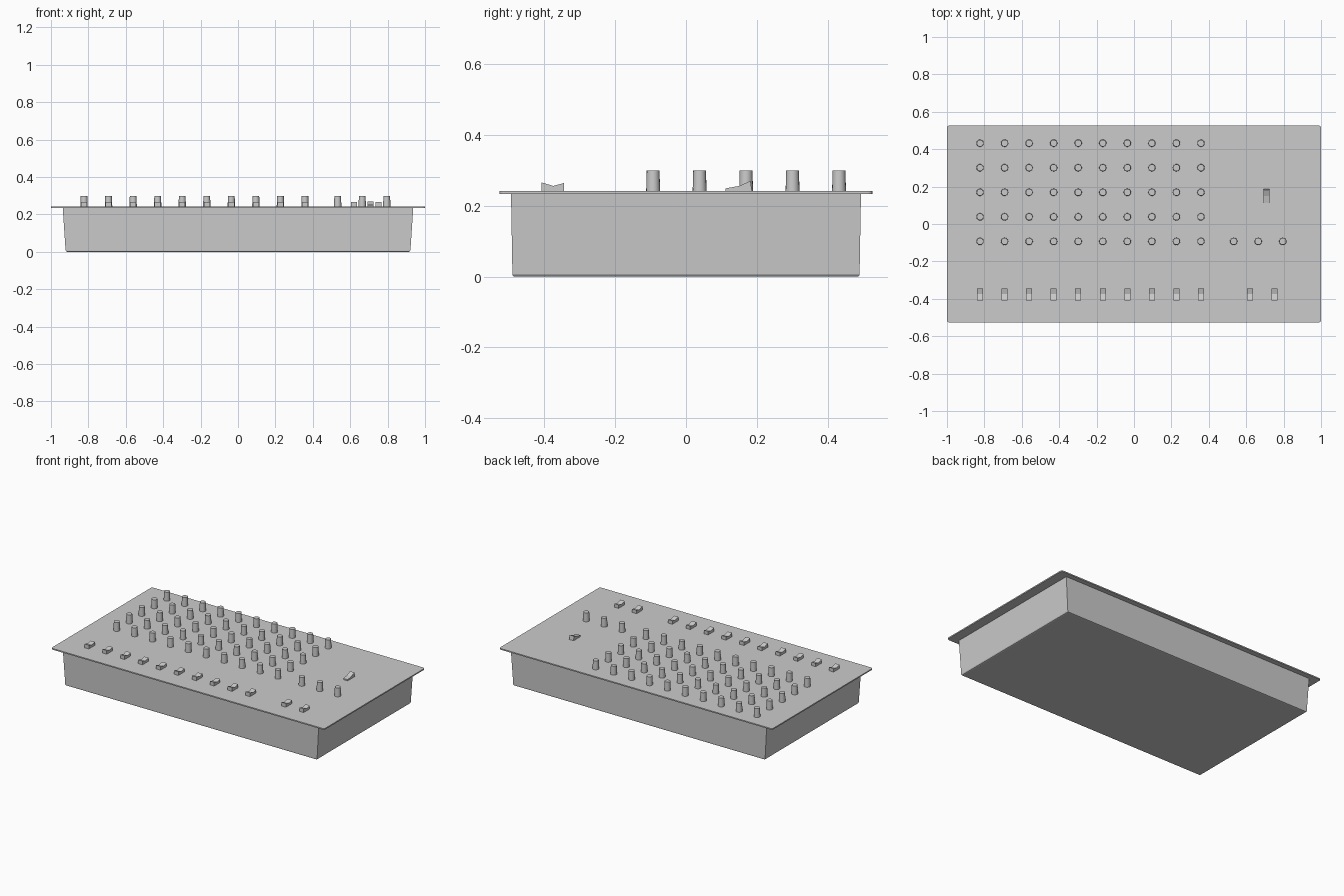
import bpy, bmesh, math

if "Cube" in bpy.data.objects:
    bpy.data.objects.remove(bpy.data.objects["Cube"])

X0, STEP, Z = -0.823, 0.1312, 0.241
COLS = [X0 + i * STEP for i in range(10)]


def mesh_object(name, bm):
    bmesh.ops.recalc_face_normals(bm, faces=bm.faces)
    me = bpy.data.meshes.new(name)
    bm.to_mesh(me)
    bm.free()
    ob = bpy.data.objects.new(name, me)
    bpy.context.collection.objects.link(ob)
    return ob


def loft(name, rings):
    """Closed solid through a stack of rings with equal point counts."""
    bm = bmesh.new()
    loops = [[bm.verts.new(p) for p in r] for r in rings]
    n = len(loops[0])
    for a, b in zip(loops, loops[1:]):
        for i in range(n):
            j = (i + 1) % n
            bm.faces.new((a[i], a[j], b[j], b[i]))
    bm.faces.new(loops[0][::-1])
    bm.faces.new(loops[-1])
    return mesh_object(name, bm)


def rect(hx, hy, z):
    return [(-hx, -hy, z), (hx, -hy, z), (hx, hy, z), (-hx, hy, z)]


def rounded_rect(hx, hy, r, z, seg=4):
    pts = []
    for k, (sx, sy) in enumerate([(1, 1), (-1, 1), (-1, -1), (1, -1)]):
        for i in range(seg + 1):
            a = math.pi / 2 * (k + i / seg)
            pts.append((sx * (hx - r) + r * math.cos(a),
                        sy * (hy - r) + r * math.sin(a), z))
    return pts


def circle(x, y, r, z, n=16):
    return [(x + r * math.cos(2 * math.pi * i / n),
             y + r * math.sin(2 * math.pi * i / n), z) for i in range(n)]


def knob(x, y):
    ob = loft("knob", [circle(x, y, 0.0198, Z - 0.004),
                       circle(x, y, 0.018, 0.299)])
    bpy.ops.object.select_all(action='DESELECT')
    bpy.context.view_layer.objects.active = ob
    ob.select_set(True)
    bpy.ops.object.shade_smooth_by_angle(angle=math.radians(35))


def switch(name, x, profile, hw=0.016):
    """Side profile in (y, z), extruded across x."""
    loft(name, [[(x + s * hw, y, z) for y, z in profile] for s in (-1, 1)])


# Tapered case with a softened bottom edge
loft("case", [rect(0.914, 0.484, 0), rect(0.919, 0.489, 0.002),
              rect(0.922, 0.490, 0.008), rect(0.937, 0.494, 0.234)])

# Overhanging face plate
loft("face_plate", [rounded_rect(1.0, 0.527, 0.014, 0.233),
                    rounded_rect(1.0, 0.527, 0.014, Z)])

# Knob grid and the three master knobs
for row in range(5):
    for x in COLS:
        knob(x, 0.432 - row * STEP)
for i in range(3):
    knob(0.533 + i * STEP, 0.432 - 4 * STEP)

# Rocker switches along the front
rocker = [(-0.408, 0.236), (-0.345, 0.236), (-0.345, 0.264),
          (-0.375, 0.256), (-0.408, 0.266)]
for x in COLS + [0.620, 0.751]:
    switch("rocker_switch", x, rocker)

# Tilted power switch
switch("power_switch", 0.709,
       [(0.112, 0.236), (0.187, 0.236), (0.182, 0.27),
        (0.150, 0.256), (0.112, 0.249)])
